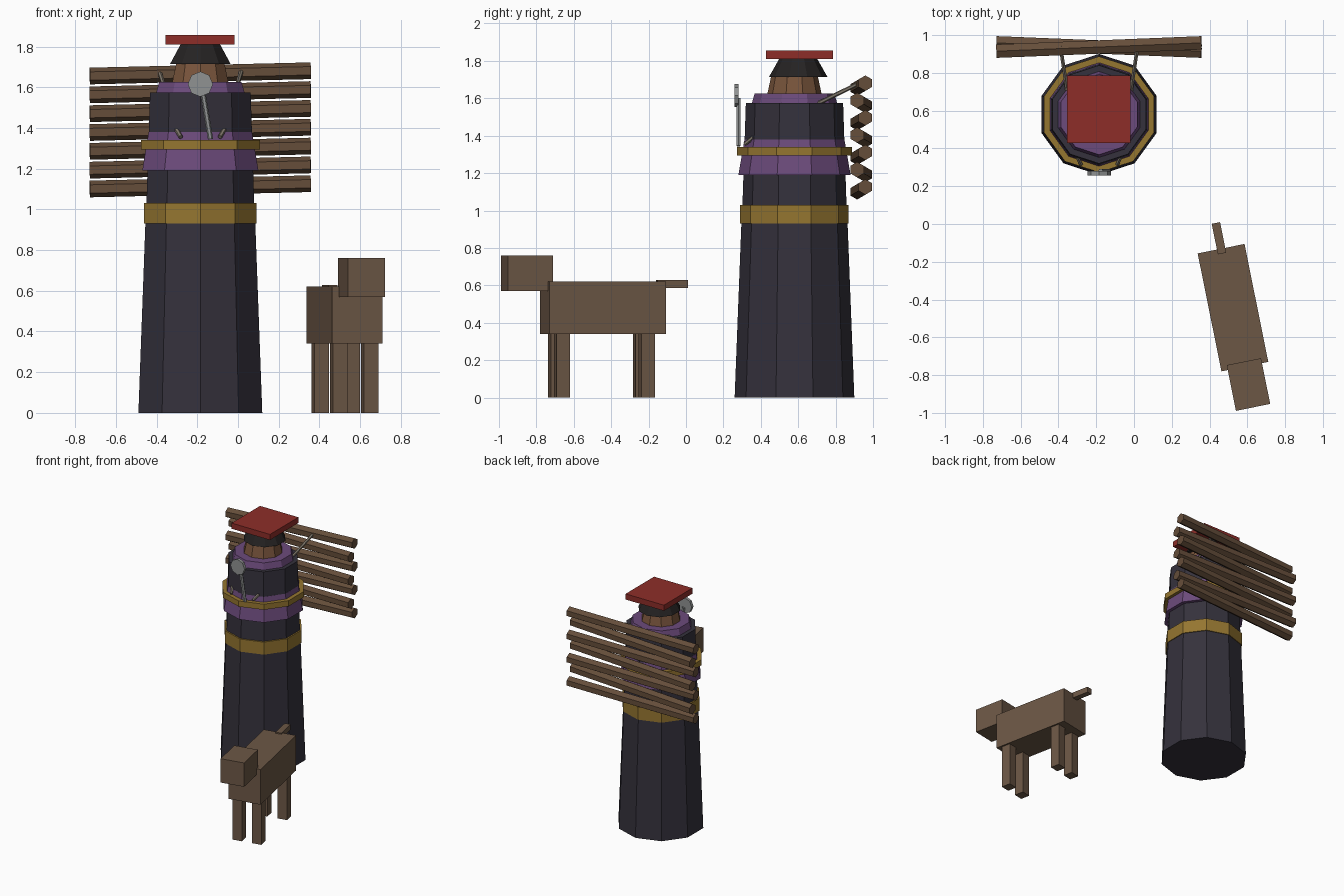
import bpy, math
from mathutils import Vector, Matrix

if "Cube" in bpy.data.objects:
    bpy.data.objects.remove(bpy.data.objects["Cube"])

CX, CY = -0.185, 0.58          # centre of the standing figure


def mat(name, r, g, b):
    m = bpy.data.materials.new(name)
    m.diffuse_color = (r, g, b, 1)
    m.use_nodes = True
    m.node_tree.nodes["Principled BSDF"].inputs["Base Color"].default_value = m.diffuse_color
    return m


ROBE = mat("dark_cloth", 0.035, 0.031, 0.045)
GOLD = mat("gold", 0.30, 0.18, 0.03)
PURPLE = mat("purple", 0.15, 0.07, 0.20)
SKIN = mat("skin", 0.19, 0.09, 0.045)
BLACK = mat("black", 0.018, 0.016, 0.016)
RED = mat("red", 0.27, 0.027, 0.022)
WOOD = mat("wood", 0.13, 0.075, 0.042)
FUR = mat("fur", 0.15, 0.095, 0.06)
TAN = mat("tan", 0.22, 0.19, 0.15)
GREY = mat("grey", 0.28, 0.29, 0.29)


def finish(name, m):
    o = bpy.context.object
    o.name = name
    o.data.materials.append(m)
    return o


def ring(name, m, z0, z1, r0, r1, cy=CY):
    """Ten-sided tapered drum with a corner facing the front."""
    bpy.ops.mesh.primitive_cone_add(vertices=10, radius1=r0, radius2=r1, depth=z1 - z0,
                                    location=(CX, cy, (z0 + z1) / 2))
    return finish(name, m)


def rod(name, m, a, b, r, sides=6):
    a, b = Vector(a), Vector(b)
    bpy.ops.mesh.primitive_cylinder_add(vertices=sides, radius=r, depth=(b - a).length,
                                        location=(a + b) / 2,
                                        rotation=(b - a).to_track_quat('Z', 'Y').to_euler())
    return finish(name, m)


def box(name, m, loc, size, turn=0):
    bpy.ops.mesh.primitive_cube_add(size=1, location=loc, rotation=(0, 0, turn))
    o = finish(name, m)
    o.scale = size
    return o


# Robe, torso, belts and collar
ring("robe", ROBE, 0, 0.98, 0.32, 0.282)
ring("torso", ROBE, 0.98, 1.575, 0.28, 0.26)
ring("waist_belt", GOLD, 0.93, 1.03, 0.29, 0.29)
ring("shawl", PURPLE, 1.19, 1.38, 0.30, 0.267)
ring("shawl_trim", GOLD, 1.295, 1.34, 0.307, 0.307)
ring("collar", PURPLE, 1.56, 1.625, 0.232, 0.213)

# Head, hat and flat top
ring("head", SKIN, 1.60, 1.74, 0.15, 0.12)
ring("hat", BLACK, 1.715, 1.81, 0.156, 0.102, cy=0.60)
box("hat_slab", RED, (-0.187, 0.607, 1.833), (0.338, 0.358, 0.045))

# Bundle of logs, alternately skewed
for i in range(7):
    skew = 0.022 if i % 2 == 0 else -0.022
    z = 1.668 - i * 0.0925
    rod("log", WOOD, (-0.728, 0.937 - skew, z - 0.013), (0.357, 0.937 + skew, z + 0.013), 0.041)

# Straps to the logs and hands, mirrored
for s in (-1, 1):
    rod("strap", TAN, (CX + s * 0.168, 0.70, 1.57), (CX + s * 0.205, 0.945, 1.69), 0.011)
    rod("hand", TAN, (CX + s * 0.122, 0.37, 1.40), (CX + s * 0.096, 0.315, 1.355), 0.011)

# Mirror with handle held in front
disc = rod("mirror_disc", GREY, (CX, 0.258, 1.615), (CX, 0.281, 1.615), 0.062, 8)
rod("mirror_handle", GREY, (-0.177, 0.281, 1.60), (-0.135, 0.281, 1.345), 0.013)

# Dog, turned slightly about the vertical
TURN = math.radians(11.4)
PLACE = Matrix.Translation((0.524, -0.443, 0)) @ Matrix.Rotation(TURN, 4, 'Z')


def dog_box(name, loc, size):
    box(name, FUR, PLACE @ Vector(loc), size, TURN)


dog_box("dog_body", (0, 0, 0.48), (0.253, 0.637, 0.28))
dog_box("dog_head", (0, -0.415, 0.665), (0.185, 0.247, 0.19))
dog_box("dog_tail", (0, 0.375, 0.607), (0.045, 0.165, 0.045))
for x in (-0.077, 0.077):
    for y in (-0.24, 0.222):
        dog_box("dog_leg", (x, y, 0.175), (0.074, 0.074, 0.35))
